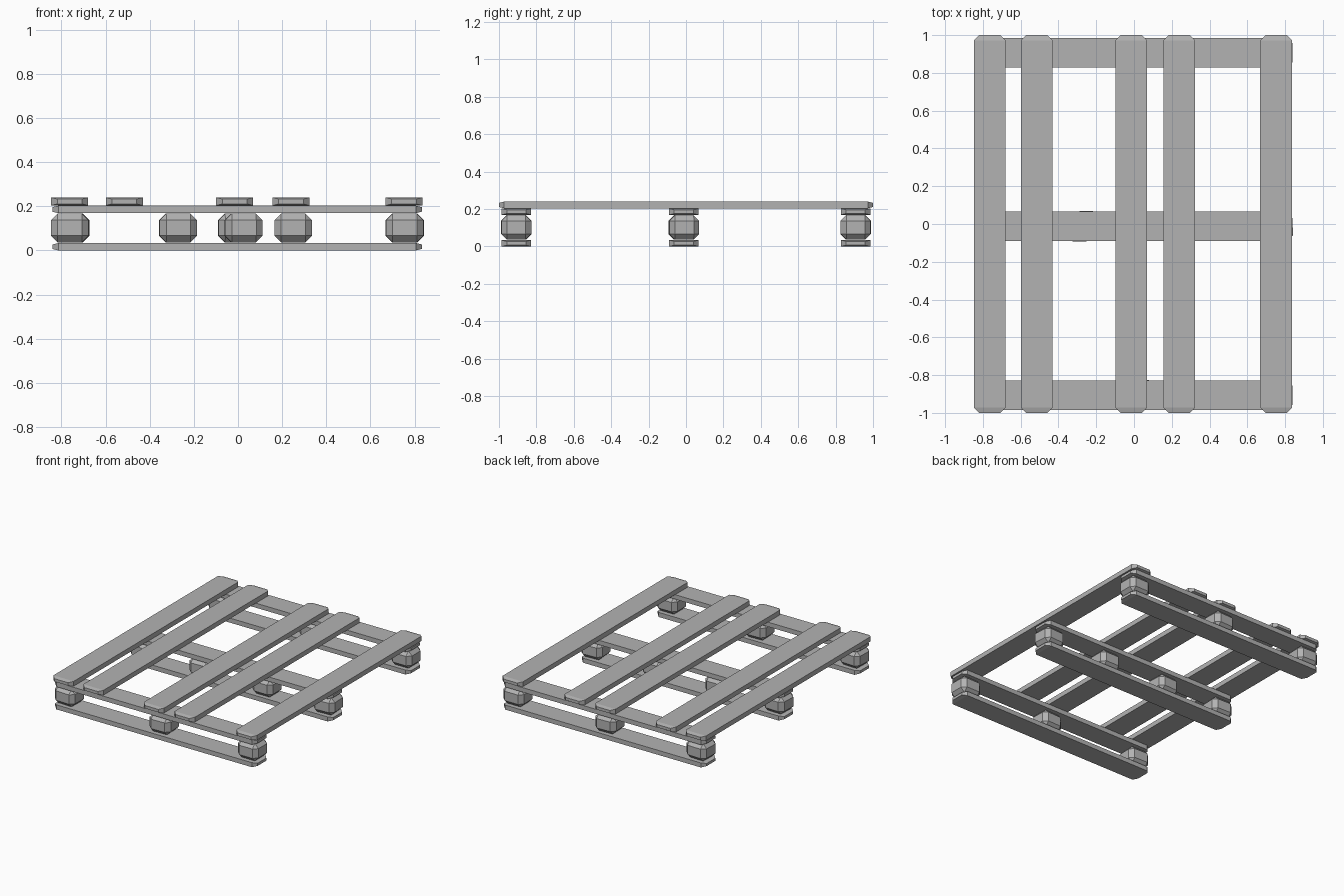
import bpy, bmesh
from math import radians

cube = bpy.data.objects.get("Cube")
if cube:
    bpy.data.objects.remove(cube, do_unlink=True)

grey = bpy.data.materials.new("weathered_grey")
grey.use_nodes = True
colour = (0.45, 0.45, 0.45, 1)
grey.diffuse_color = colour
grey.node_tree.nodes["Principled BSDF"].inputs["Base Color"].default_value = colour


def add_object(name, bm, location, turn=0):
    bmesh.ops.recalc_face_normals(bm, faces=bm.faces)
    mesh = bpy.data.meshes.new(name)
    bm.to_mesh(mesh)
    bm.free()
    mesh.materials.append(grey)
    obj = bpy.data.objects.new(name, mesh)
    obj.location = location
    obj.rotation_euler.z = radians(turn)
    bpy.context.collection.objects.link(obj)
    return obj


def board(name, location, length, width, thick, turn=0):
    """Plank along its own y axis, tapering at both ends."""
    bm = bmesh.new()
    half, taper = length / 2, 0.028
    rings = []
    for y, cut, thin in ((-half, taper, 0.007), (taper - half, 0, 0),
                         (half - taper, 0, 0), (half, taper, 0.007)):
        w, t = width / 2 - cut, thick / 2 - thin
        rings.append([bm.verts.new((x, y, z))
                      for x, z in ((-w, -t), (w, -t), (w, t), (-w, t))])
    for a, b in zip(rings, rings[1:]):
        for i in range(4):
            j = (i + 1) % 4
            bm.faces.new((a[i], a[j], b[j], b[i]))
    bm.faces.new(rings[0])
    bm.faces.new(rings[-1])
    return add_object(name, bm, location, turn)


def block(name, x, y, turn=0):
    """Spacer block with every edge chamfered."""
    bm = bmesh.new()
    bmesh.ops.create_cube(bm, size=1)
    bmesh.ops.scale(bm, vec=(0.17, 0.16, 0.13), verts=bm.verts)
    obj = add_object(name, bm, (x, y, 0.102), turn)
    chamfer = obj.modifiers.new("chamfer", 'BEVEL')
    chamfer.width = 0.03
    chamfer.segments = 1


# Top slats, unevenly spaced
for i, x in enumerate((-0.763, -0.515, -0.015, 0.24, 0.752)):
    board(f"top_slat_{i + 1}", (x, 0, 0.222), 2.0, 0.168, 0.036)

# Three rows: bottom runner, upper crossboard and the blocks between them
rows = (("front", -0.907, (-0.76, 0.025, 0.755)),
        ("middle", -0.012, (-0.76, -0.272, 0.25, 0.755)),
        ("back", 0.907, (-0.76, -0.005, 0.755)))
for row, y, spots in rows:
    board(f"{row}_bottom_runner", (-0.004, y, 0.017), 1.675, 0.158, 0.034, 90)
    board(f"{row}_crossboard", (-0.004, y, 0.186), 1.675, 0.158, 0.034, 90)
    for i, x in enumerate(spots):
        # Blocks sit slightly askew
        block(f"{row}_block_{i + 1}", x, y, (-2, 2, 0, 3)[i])
